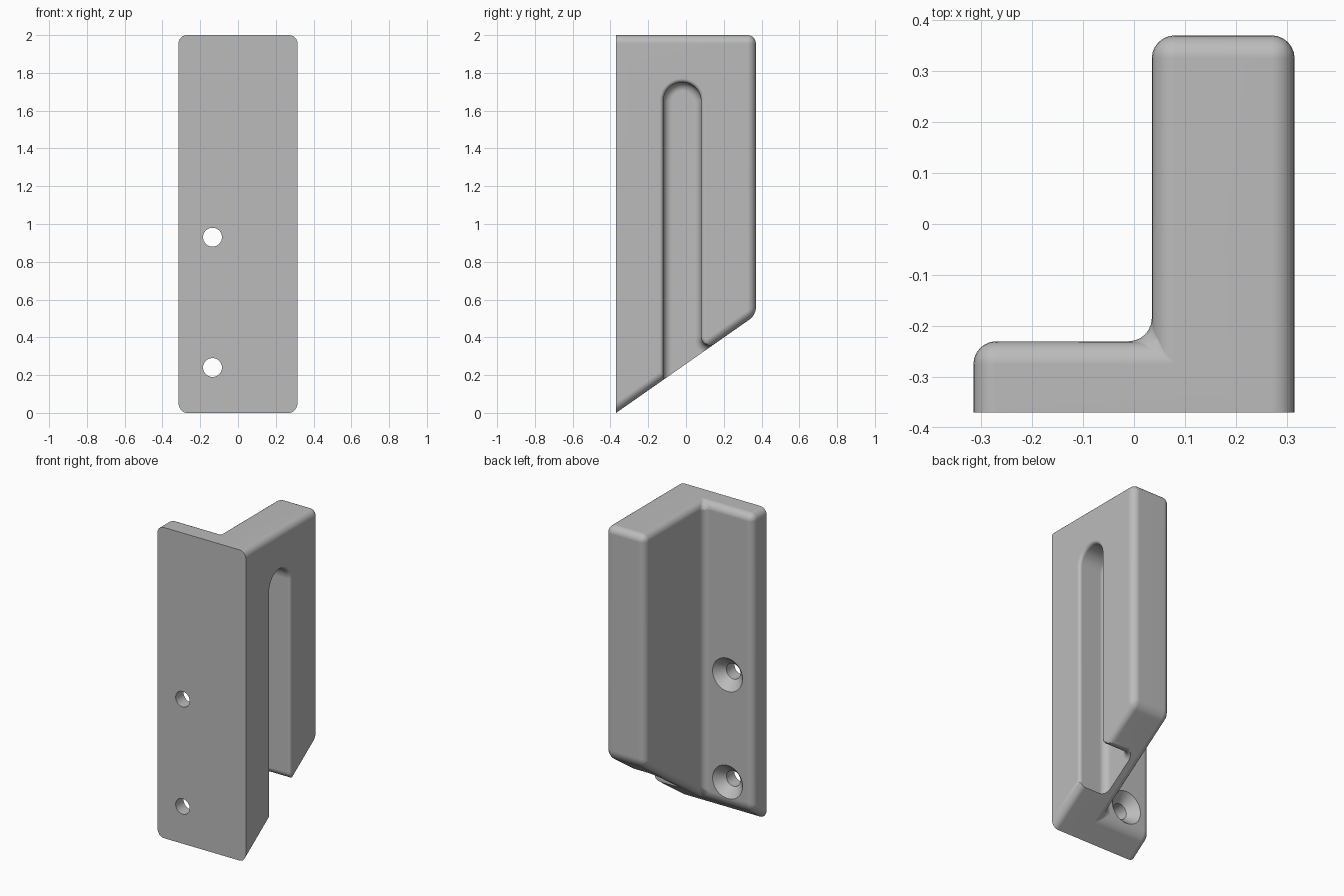
import bpy, bmesh, math
from mathutils import Vector, Matrix

if "Cube" in bpy.data.objects:
    bpy.data.objects.remove(bpy.data.objects["Cube"])

W, D, H = 0.315, 0.37, 2.0          # half width, half depth, height
RIB_X, PLATE_Y = 0.035, -0.23       # inner faces of rib and plate
R = 0.045                           # edge fillet
TILT = math.radians(35)             # slope of the underside


def slope(y):
    return (y + D) * math.tan(TILT)


def make_object(name, bm):
    bmesh.ops.recalc_face_normals(bm, faces=bm.faces)
    mesh = bpy.data.meshes.new(name)
    bm.to_mesh(mesh)
    bm.free()
    obj = bpy.data.objects.new(name, mesh)
    bpy.context.collection.objects.link(obj)
    return obj


def loft(bm, rings):
    """Skin a stack of closed point rings and cap both ends."""
    loops = [[bm.verts.new(p) for p in ring] for ring in rings]
    n = len(loops[0])
    for a, b in zip(loops, loops[1:]):
        for i in range(n):
            j = (i + 1) % n
            bm.faces.new((a[i], a[j], b[j], b[i]))
    bm.faces.new(loops[0])
    bm.faces.new(loops[-1])


def arc(cy, cz, r, a0, a1, steps):
    for i in range(steps + 1):
        a = math.radians(a0 + (a1 - a0) * i / steps)
        yield cy + r * math.cos(a), cz + r * math.sin(a)


# Bracket body: L-shaped section with a sloping underside
bm = bmesh.new()
plan = [(-W, -D), (W, -D), (W, D), (RIB_X, D), (RIB_X, PLATE_Y), (-W, PLATE_Y)]
loft(bm, [[(x, y, slope(y)) for x, y in plan], [(x, y, H) for x, y in plan]])
bmesh.ops.recalc_face_normals(bm, faces=bm.faces)
# Round every edge except the outline of the flat mounting face
soft = [e for e in bm.edges if not all(v.co.y < -D + 0.001 for v in e.verts)]
bmesh.ops.bevel(bm, geom=soft, offset=R, offset_type='OFFSET', segments=6,
                profile=0.5, affect='EDGES', clamp_overlap=True)
bracket = make_object("bracket_body", bm)

# Slot cutter: round-topped channel, open below, with a rounded rear lip
SLOT_Y, SLOT_R, SLOT_TOP = -0.02, 0.1, 1.75
FLOOR_X, RIM = 0.115, 0.02
lip_y = SLOT_Y + SLOT_R + R
tangent = R / math.tan((math.pi / 2 - TILT) / 2)
lip_z = slope(SLOT_Y + SLOT_R) + tangent


def slot_ring(x, grow):
    r = SLOT_R + grow
    pts = list(arc(SLOT_Y, SLOT_TOP - SLOT_R, r, 180, 0, 24))
    end = -90 + math.degrees(TILT)
    pts += arc(lip_y, lip_z, R - grow, 180, 360 + end, 10)
    pts += [(lip_y + 0.2, -0.2), (SLOT_Y - r, -0.2)]
    return [(x, y, z) for y, z in pts]


rings = []
for i in range(7):                  # fillet around the slot floor
    a = math.pi / 2 * i / 6
    rings.append(slot_ring(FLOOR_X + R * (1 - math.cos(a)), R * (math.sin(a) - 1)))
for i in range(6):                  # rounded rim at the side face
    a = math.pi / 2 * i / 5
    rings.append(slot_ring(W - RIM + RIM * math.sin(a), RIM * (1 - math.cos(a))))
rings.append(slot_ring(W + 0.1, RIM))
bm = bmesh.new()
loft(bm, rings)
cutters = [make_object("slot_cutter", bm)]

# Countersunk screw holes
HOLE_X, HOLE_R, SINK_R, SINK_DEPTH = -0.135, 0.05, 0.107, 0.06
for z in (0.24, 0.93):
    bm = bmesh.new()
    section = [(-D - 0.1, HOLE_R), (PLATE_Y - SINK_DEPTH, HOLE_R),
               (PLATE_Y, SINK_R), (PLATE_Y + 0.1, SINK_R)]
    loft(bm, [[(HOLE_X + p, y, z + q) for p, q in arc(0, 0, r, 0, 348.75, 31)]
              for y, r in section])
    cutters.append(make_object("screw_hole_cutter", bm))

bpy.ops.object.select_all(action='DESELECT')
bpy.context.view_layer.objects.active = bracket
bracket.select_set(True)
for cutter in cutters:
    cutter.hide_render = True
    mod = bracket.modifiers.new("cut", 'BOOLEAN')
    mod.operation = 'DIFFERENCE'
    mod.solver = 'EXACT'
    mod.object = cutter
    bpy.ops.object.modifier_apply(modifier=mod.name)
for cutter in cutters:
    bpy.data.objects.remove(cutter)

# Single grey finish
grey = bpy.data.materials.new("plain_grey")
grey.use_nodes = True
colour = (0.5, 0.5, 0.5, 1)
grey.diffuse_color = colour
grey.node_tree.nodes["Principled BSDF"].inputs["Base Color"].default_value = colour
bracket.data.materials.clear()
bracket.data.materials.append(grey)

bpy.ops.object.shade_smooth_by_angle(angle=math.radians(30))
weighted = bracket.modifiers.new("even_shading", 'WEIGHTED_NORMAL')
weighted.keep_sharp = True
